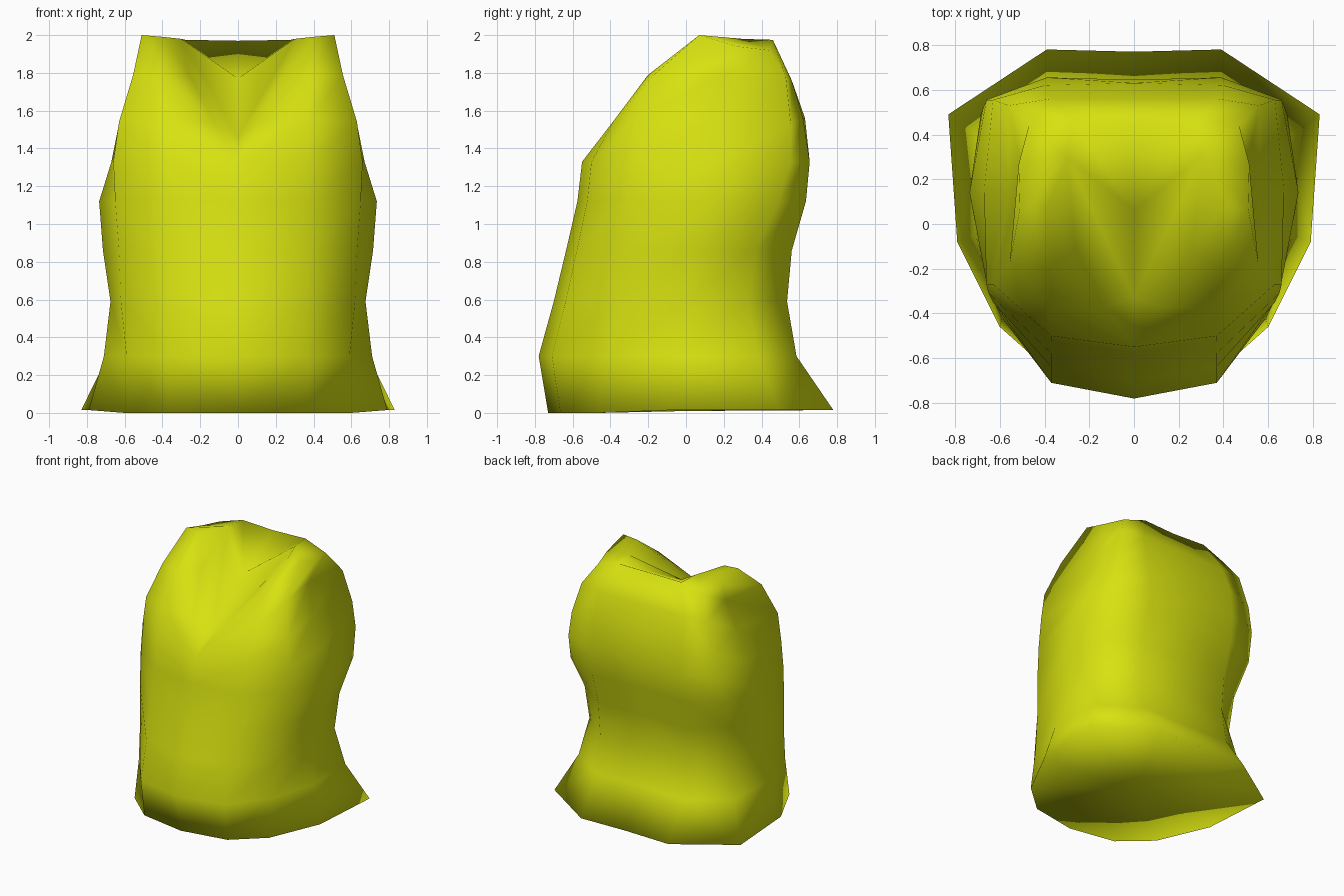
import bpy
import bmesh

cube = bpy.data.objects.get("Cube")
if cube:
    bpy.data.objects.remove(cube, do_unlink=True)

# One yellow cloth material
cloth = bpy.data.materials.new("yellow cloth")
cloth.use_nodes = True
colour = (0.68, 0.76, 0.005, 1)
cloth.diffuse_color = colour
shader = next(n for n in cloth.node_tree.nodes if n.type == 'BSDF_PRINCIPLED')
shader.inputs["Base Color"].default_value = colour
shader.inputs["Roughness"].default_value = 0.8

bm = bmesh.new()


def add_row(points):
    return [bm.verts.new(p) for p in points]


def add_face(*corners):
    return bm.faces.new(corners)


def bridge(lower, upper):
    """Join two rows of vertices with a strip of quads."""
    for i in range(len(lower) - 1):
        add_face(lower[i], lower[i + 1], upper[i + 1], upper[i])


def torso_section(z, front, chest, side, rear, back):
    """Left half of a body section, from front centre round to back centre."""
    return add_row([
        (0, front, z), (0.37, front * 0.91, z), (*chest, z),
        (*side, z), (*rear, z), (0.39, back, z), (0, back - 0.01, z),
    ])


# Body sections: height, front, front corner, side, rear corner, back
rows = [torso_section(*s) for s in (
    (0.00, -0.73, (0.60, -0.46), (0.79, -0.08), (0.83, 0.49), 0.78),
    (0.30, -0.78, (0.59, -0.42), (0.71, -0.05), (0.69, 0.38), 0.585),
    (0.59, -0.70, (0.62, -0.36), (0.675, 0.00), (0.63, 0.33), 0.535),
    (0.86, -0.635, (0.63, -0.35), (0.715, 0.03), (0.645, 0.37), 0.56),
    (1.12, -0.575, (0.65, -0.31), (0.735, 0.14), (0.685, 0.49), 0.635),
    (1.33, -0.55, (0.66, -0.27), (0.67, 0.15), (0.66, 0.555), 0.655),
)]

# Chest, hollow armholes and shoulders, opening in a V at the front
rows.append(add_row([
    (0.13, -0.37, 1.54), (0.37, -0.38, 1.55), (0.63, -0.27, 1.54), (0.56, 0.15, 1.55),
    (0.63, 0.555, 1.53), (0.40, 0.62, 1.56), (0, 0.63, 1.56)]))
rows.append(add_row([
    (0.26, -0.11, 1.79), (0.38, -0.20, 1.79), (0.555, -0.17, 1.79), (0.495, 0.20, 1.79),
    (0.56, 0.53, 1.77), (0.37, 0.56, 1.76), (0, 0.56, 1.76)]))
rows.append(add_row([
    (0.30, 0.30, 1.98), (0.39, 0.07, 1.99), (0.51, 0.07, 2.00), (0.515, 0.27, 1.94),
    (0.47, 0.44, 1.92), (0.28, 0.46, 1.975), (0, 0.45, 1.97)]))
for lower, upper in zip(rows, rows[1:]):
    bridge(lower, upper)

# Shoulder tops
neck, strap, tip, arm, rear, nape, nape_mid = rows[-1]
add_face(neck, strap, tip, arm)
add_face(neck, arm, rear, nape)

# Neckline rolling inward to the filled neck
v_point, neck_fill = add_row([(0, -0.33, 1.46), (0, 0.06, 1.77)])
neckline = [row[0] for row in rows[5:]]
for a, b in zip(neckline, neckline[1:]):
    add_face(v_point, a, b)
for a, b in ((v_point, neck), (neck, nape), (nape, nape_mid)):
    add_face(neck_fill, a, b)

# Flat underside
under = bm.verts.new((0, 0, 0.01))
for a, b in zip(rows[0], rows[0][1:]):
    add_face(under, b, a)

# Lift the hem a little at the back
for v in rows[0][3:]:
    v.co.z += 0.015

bmesh.ops.recalc_face_normals(bm, faces=bm.faces[:])
mesh = bpy.data.meshes.new("vest_body")
bm.to_mesh(mesh)
bm.free()
mesh.materials.append(cloth)
for polygon in mesh.polygons:
    polygon.use_smooth = True

vest = bpy.data.objects.new("vest_body", mesh)
bpy.context.scene.collection.objects.link(vest)
mirror = vest.modifiers.new("other half", 'MIRROR')
mirror.use_clip = True
mirror.merge_threshold = 0.001
